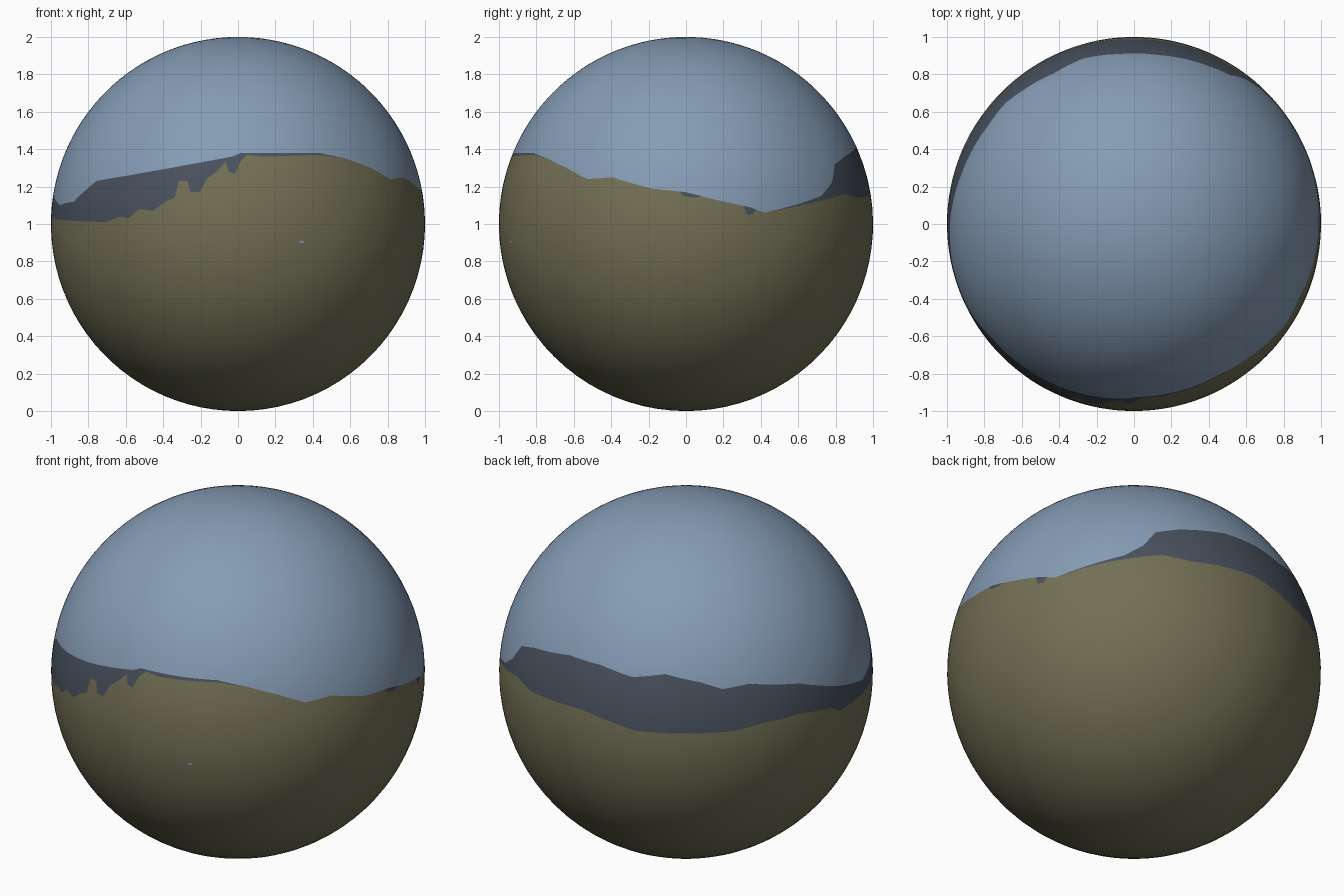
import bpy
import bmesh
from math import sin, cos, asin, radians, pi
from mathutils import Vector

# Remove the default cube
default = bpy.data.objects.get("Cube")
if default:
    bpy.data.objects.remove(default, do_unlink=True)


def make_material(name, colour):
    material = bpy.data.materials.new(name)
    material.use_nodes = True
    rgba = (*colour, 1.0)
    material.diffuse_color = rgba
    material.node_tree.nodes["Principled BSDF"].inputs["Base Color"].default_value = rgba
    return material


ground = make_material("olive ground", (0.17, 0.16, 0.09))
hills = make_material("slate hills", (0.066, 0.083, 0.113))
sky = make_material("pale blue sky", (0.235, 0.33, 0.46))

# Skyline: (degrees round from the front towards +x, height above the middle in hundredths)
SKYLINE = [
    (-90, 18), (-80, 13), (-73, 10), (-69, 11), (-62, 12), (-56, 18), (-51, 23), (-37, 26),
    (-22, 30), (-12, 33), (-2, 36), (1, 38), (28, 38), (38, 35), (48, 30),
    (57, 24), (66, 25), (70, 23), (79, 19), (90, 17), (99, 13), (110, 9),
    (115, 6), (128, 11), (137, 15), (143, 22), (147, 32), (155, 36),
    (172, 41), (185, 41), (197, 38), (208, 41), (220, 37), (227, 33),
    (236, 34), (254, 28), (270, 18),
]

# Upper edge of the ground, with the notches where the hills colour runs down
GROUND_EDGE = [
    (-90, 4), (-68, 2), (-45, 1), (-39, 4), (-36, 3), (-32, 8), (-27, 7), (-23, 12),
    (-20, 14), (-19, 23), (-16, 23), (-15, 17), (-12, 17), (-10, 24), (-7, 28), (-4, 33),
    (-3, 28), (-1, 27), (1, 34), (3, 37), (8, 36), (28, 37), (38, 35), (48, 30),
    (57, 24), (66, 25), (70, 23), (79, 19), (88, 18), (89, 15), (93, 14), (95, 15),
    (99, 13), (108, 10), (109, 5), (111, 5), (112, 8), (115, 6), (128, 10), (149, 16),
    (158, 14), (168, 15), (180, 16), (191, 13), (199, 10), (230, 10), (239, 12),
    (253, 12), (266, 8), (270, 4),
]


def edge_latitude(outline, angle):
    """Latitude of an outline at an angle, by straight interpolation."""
    for (a, low), (b, high) in zip(outline, outline[1:]):
        if a <= angle <= b:
            height = low + (high - low) * (angle - a) / (b - a)
            return asin(height / 100)
    return 0.0


def globe_point(angle, latitude, radius=1.0):
    """Point on the globe, which stands on the floor."""
    turn = radians(angle)
    ring = cos(latitude) * radius
    return Vector((ring * sin(turn), -ring * cos(turn), 1 + radius * sin(latitude)))


# Globe: each column runs from the lower pole through both outlines to the upper pole
COLUMNS = 720
BANDS = [(24, 0), (3, 1), (24, 2)]  # rows and material slot of ground, hills, sky

bm = bmesh.new()
columns = []
for i in range(COLUMNS):
    angle = -90 + 360 * i / COLUMNS
    top = edge_latitude(SKYLINE, angle)
    bottom = min(edge_latitude(GROUND_EDGE, angle), top)
    stops = [-pi / 2, bottom, top, pi / 2]
    latitudes = [stops[0]]
    for (rows, slot), start, end in zip(BANDS, stops, stops[1:]):
        latitudes += [start + (end - start) * (r + 1) / rows for r in range(rows)]
    columns.append([bm.verts.new(globe_point(angle, lat)) for lat in latitudes])

row_slots = [slot for rows, slot in BANDS for _ in range(rows)]
for i, left in enumerate(columns):
    right = columns[(i + 1) % COLUMNS]
    for r, slot in enumerate(row_slots):
        face = bm.faces.new((left[r], right[r], right[r + 1], left[r + 1]))
        face.material_index = slot
        face.smooth = True

# Close the poles and the places where the hills band has no height
bmesh.ops.remove_doubles(bm, verts=bm.verts, dist=0.00005)
bmesh.ops.recalc_face_normals(bm, faces=bm.faces)

mesh = bpy.data.meshes.new("landscape_globe")
bm.to_mesh(mesh)
bm.free()
for material in (ground, hills, sky):
    mesh.materials.append(material)
globe = bpy.data.objects.new("landscape_globe", mesh)
bpy.context.collection.objects.link(globe)

# Small pool of sky colour on the front of the ground
bm = bmesh.new()
rim = []
for i in range(12):
    t = 2 * pi * i / 12
    rim.append(bm.verts.new(globe_point(20 + 0.8 * cos(t), -0.095 + 0.008 * sin(t), 1.001)))
bm.faces.new(rim)
mesh = bpy.data.meshes.new("small_pool")
bm.to_mesh(mesh)
bm.free()
mesh.materials.append(sky)
pool = bpy.data.objects.new("small_pool", mesh)
bpy.context.collection.objects.link(pool)
